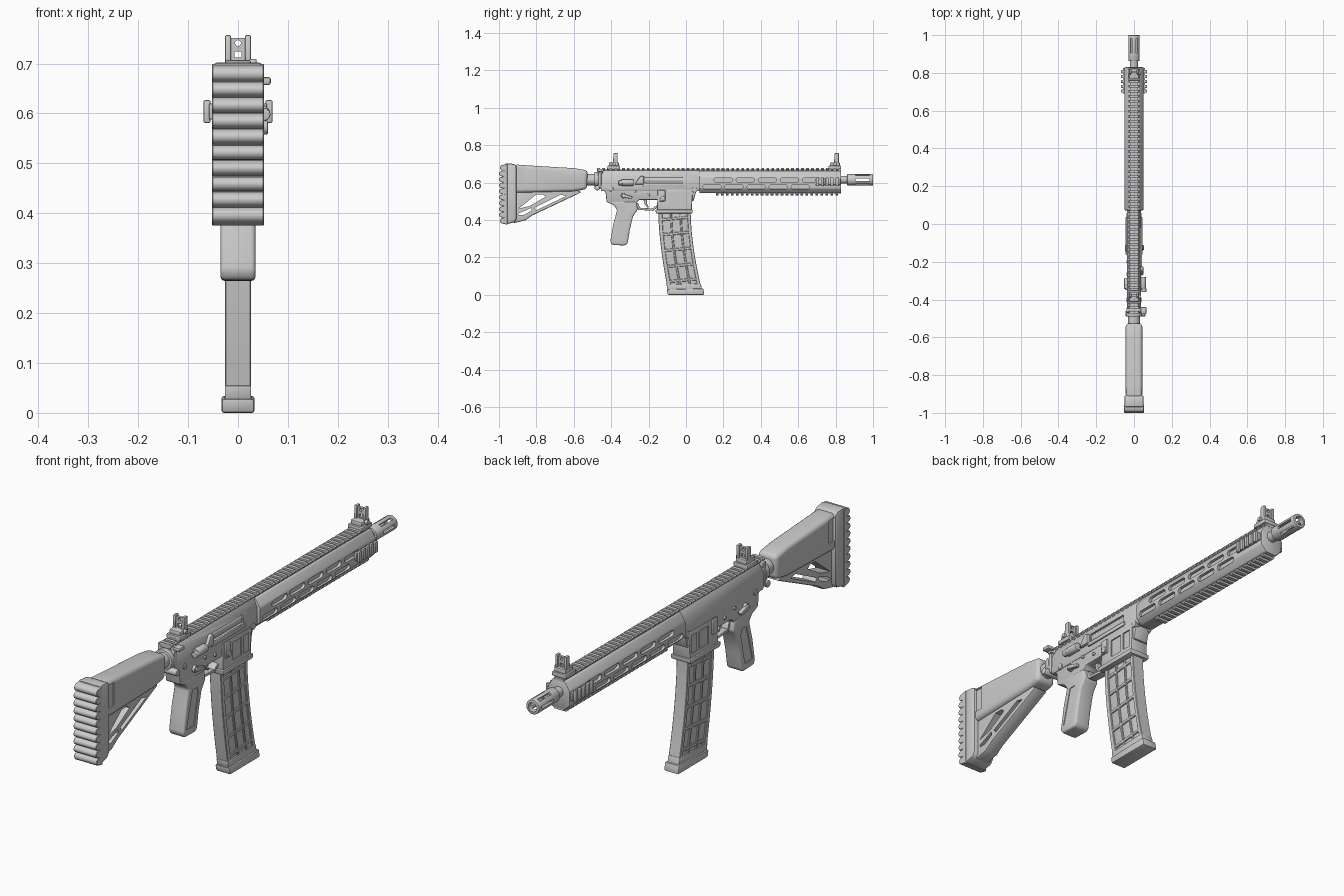
import bpy, bmesh, math
from mathutils import Vector, Matrix


def finish(ob, bevel=0.0, seg=2):
    if bevel:
        m = ob.modifiers.new("bevel", 'BEVEL')
        m.width, m.segments, m.limit_method = bevel, seg, 'ANGLE'
        m.angle_limit = math.radians(28)
    bake(ob)
    return ob


def bake(ob):
    dg = bpy.context.evaluated_depsgraph_get()
    dg.update()
    me = bpy.data.meshes.new_from_object(ob.evaluated_get(dg))
    ob.modifiers.clear()
    ob.data = me
    me.shade_smooth()
    me.set_sharp_from_angle(angle=math.radians(32))


def prism(name, pts, a, b, axis='x', bevel=0.0, seg=2):
    """Extrude a 2D outline along an axis: x->(y,z), y->(x,z), z->(x,y)."""
    place = {'x': lambda p, t: (t, p[0], p[1]), 'y': lambda p, t: (p[0], t, p[1]),
             'z': lambda p, t: (p[0], p[1], t)}[axis]
    bm = bmesh.new()
    lo = [bm.verts.new(place(p, a)) for p in pts]
    hi = [bm.verts.new(place(p, b)) for p in pts]
    n = len(pts)
    bm.faces.new(lo)
    bm.faces.new(hi[::-1])
    for i in range(n):
        bm.faces.new((lo[i], hi[i], hi[(i + 1) % n], lo[(i + 1) % n]))
    bmesh.ops.recalc_face_normals(bm, faces=bm.faces)
    me = bpy.data.meshes.new(name)
    bm.to_mesh(me)
    bm.free()
    ob = bpy.data.objects.new(name, me)
    bpy.context.collection.objects.link(ob)
    return finish(ob, bevel, seg)


def box(name, x0, x1, y0, y1, z0, z1, bevel=0.0):
    return prism(name, [(y0, z0), (y1, z0), (y1, z1), (y0, z1)], x0, x1, 'x', bevel)


def cyl(name, c, r, a, b, axis='x', n=24, bevel=0.0):
    pts = [(c[0] + r * math.cos(2 * math.pi * i / n), c[1] + r * math.sin(2 * math.pi * i / n)) for i in range(n)]
    return prism(name, pts, a, b, axis, bevel)


def bar(name, p, q, w, h):
    """Straight bar in the side plane, thickness w, half width h."""
    d = Vector((q[0] - p[0], q[1] - p[1])).normalized() * w / 2
    k = Vector((-d.y, d.x))
    return prism(name, [Vector(p) + k, Vector(q) + k, Vector(q) - k, Vector(p) - k], -h, h, 'x', 0.003)


def slot(y0, y1, zc, h, x0, x1, n=6):
    r = h / 2
    arc = [math.pi * i / n - math.pi / 2 for i in range(n + 1)]
    pts = [(y1 - r + r * math.cos(t), zc + r * math.sin(t)) for t in arc]
    pts += [(y0 + r - r * math.cos(t), zc - r * math.sin(t)) for t in arc]
    return prism("slot_cutter", pts, x0, x1)


def cut(ob, cutters):
    for c in cutters:
        m = ob.modifiers.new("cut", 'BOOLEAN')
        m.operation, m.object, m.solver = 'DIFFERENCE', c, 'EXACT'
    bake(ob)
    for c in cutters:
        bpy.data.objects.remove(c)


def rail(name, y0, y1, z, up, w=0.029, pitch=0.0266):
    """Slotted rail: a continuous base strip with repeated teeth."""
    base = prism(name + "_base", [(-w * .75, z), (w * .75, z), (w * .75, z + up * .011), (-w * .75, z + up * .011)], y0, y1, 'y')
    pts = [(-w * .7, z + up * .004), (-w, z + up * .010), (-w, z + up * .014), (-w * .8, z + up * .020),
           (w * .8, z + up * .020), (w, z + up * .014), (w, z + up * .010), (w * .7, z + up * .004)]
    t = prism(name + "_teeth", pts, y0, y0 + pitch * .55, 'y')
    m = t.modifiers.new("array", 'ARRAY')
    m.use_relative_offset, m.use_constant_offset = False, True
    m.constant_offset_displace = (0, pitch, 0)
    m.count = int((y1 - y0) / pitch + .45)
    bake(t)
    return base, t


# Stock: scalloped butt pad, butt block, cheek body and braced lower strut
pad = [(-0.955, 0.375), (-0.955, 0.70)]
step = 0.0315
for i in range(10):
    zc = 0.695 - step * (i + .5)
    depth = 0.022 if 0 < i < 9 else 0.018
    pad += [(-0.978 - depth * math.sin(a), zc + step * .5 * math.cos(a)) for a in [math.pi * k / 6 for k in range(6)]]
prism("butt_pad", pad + [(-0.978, 0.38)], -0.052, 0.052, 'x', 0.004, 1)
prism("butt_block", [(-0.97, 0.375), (-0.915, 0.388), (-0.905, 0.41), (-0.905, 0.69), (-0.92, 0.70), (-0.97, 0.703)],
      -0.05, 0.05, 'x', 0.010)
body = prism("stock_body", [(-0.92, 0.545), (-0.60, 0.553), (-0.53, 0.565), (-0.525, 0.665), (-0.60, 0.677), (-0.85, 0.692), (-0.92, 0.697)],
             -0.044, 0.044, 'x', 0.018, 4)
cut(body, [box("notch_cutter", s * .038, s * .06, -0.915, -0.87, 0.585, 0.68) for s in (-1, 1)])
web = prism("stock_lower_frame", [(-0.92, 0.383), (-0.86, 0.398), (-0.82, 0.425), (-0.56, 0.548), (-0.60, 0.57), (-0.92, 0.57)],
            -0.03, 0.03, 'x', 0.006)
cut(web, [prism("frame_cutter", p, -0.1, 0.1) for p in (
    [(-0.895, 0.425), (-0.865, 0.428), (-0.825, 0.45), (-0.825, 0.465), (-0.895, 0.435)],
    [(-0.80, 0.452), (-0.64, 0.528), (-0.67, 0.535), (-0.81, 0.466)],
    [(-0.895, 0.46), (-0.835, 0.475), (-0.75, 0.525), (-0.765, 0.537), (-0.80, 0.537)])])

# Buffer tube, ring nut and end plate
cyl("buffer_tube", (0, 0.615), 0.031, -0.56, -0.45, 'y', 24)
cyl("ring_nut", (0, 0.615), 0.042, -0.49, -0.468, 'y', 20, 0.003)
box("end_plate", -0.04, 0.04, -0.47, -0.452, 0.565, 0.655, 0.006)
cyl("sling_loop", (-0.475, 0.572), 0.014, -0.045, 0.06, 'x', 16, 0.003)

# Upper receiver with ejection port, bolt and forward assist
prof = [(-.036, .555), (.036, .555), (.038, .575), (.036, .63), (.022, .665), (-.022, .665), (-.036, .63), (-.038, .575)]
upper = prism("upper_receiver", prof, -0.455, 0.075, 'y', 0.004)
cut(upper, [box("port_cutter", 0.027, 0.06, -0.22, -0.02, 0.597, 0.632)])
cyl("bolt_carrier", (0.012, 0.613), 0.020, -0.225, -0.015, 'y', 20)
box("port_door", 0.030, 0.043, -0.23, -0.01, 0.578, 0.596, 0.004)
prism("brass_deflector", [(-0.275, 0.59), (-0.225, 0.59), (-0.225, 0.635), (-0.245, 0.635)], 0.02, 0.05, 'x', 0.006)
cyl("forward_assist", (0.047, 0.60), 0.017, -0.345, -0.28, 'y', 16, 0.004)
cyl("assist_button", (0.052, 0.598), 0.013, -0.36, -0.34, 'y', 16, 0.003)
box("charging_handle", -0.04, 0.045, -0.468, -0.445, 0.648, 0.668, 0.004)
box("charging_latch", 0.035, 0.066, -0.475, -0.44, 0.657, 0.673, 0.005)

# Lower receiver, magazine well and controls
prism("lower_receiver", [(-0.455, 0.60), (-0.455, 0.565), (-0.43, 0.55), (-0.425, 0.497), (-0.40, 0.485), (-0.27, 0.485),
                         (-0.25, 0.508), (-0.15, 0.508), (-0.12, 0.50), (0.04, 0.50), (0.06, 0.575), (-0.23, 0.575), (-0.30, 0.60)],
      -0.034, 0.034, 'x', 0.006)
well = prism("magazine_well", [(-0.152, 0.565), (-0.155, 0.44), (0.03, 0.44), (0.037, 0.565)], -0.040, 0.040, 'x', 0.006)
cut(well, [box("well_cutter", s * .035, s * .06, a, b, 0.472, 0.545) for s in (-1, 1) for a, b in ((-0.09, -0.035), (-0.02, 0.02))])
prism("well_lip", [(-0.165, 0.455), (-0.16, 0.435), (0.034, 0.435), (0.037, 0.455)], -0.046, 0.046, 'x', 0.005)
for s in (-1, 1):
    for y, z, r in ((-0.40, 0.565, .012), (0.045, 0.56, .014), (-0.20, 0.535, .007), (-0.265, 0.55, .007)):
        cyl("pin", (y, z), r, s * .02, s * .041, 'x', 16, 0.002)
    cyl("selector_hub", (-0.335, 0.53), 0.014, s * .02, s * .046, 'x', 16, 0.002)
    prism("selector_lever", [(-0.345, 0.522), (-0.29, 0.513), (-0.285, 0.525), (-0.34, 0.541)], s * .036, s * .052, 'x', 0.003)
    box("bolt_release", s * .03, s * .047, -0.145, -0.11, 0.50, 0.56, 0.004)
cyl("magazine_button", (-0.125, 0.515), 0.013, 0.03, 0.052, 'x', 16, 0.002)

# Trigger and guard
for p, q in (((-0.262, 0.49), (-0.25, 0.458)), ((-0.254, 0.46), (-0.175, 0.455)), ((-0.178, 0.455), (-0.152, 0.475))):
    bar("trigger_guard", p, q, 0.012, 0.018)
prism("trigger", [(-0.228, 0.515), (-0.208, 0.515), (-0.210, 0.49), (-0.198, 0.468), (-0.207, 0.467), (-0.224, 0.488)], -0.008, 0.008, 'x', 0.002)

# Pistol grip with recessed side panels
grip = prism("pistol_grip", [(-0.425, 0.50), (-0.265, 0.50), (-0.258, 0.455), (-0.283, 0.42), (-0.30, 0.35), (-0.312, 0.275), (-0.325, 0.264),
                             (-0.395, 0.266), (-0.405, 0.285), (-0.388, 0.38), (-0.368, 0.455), (-0.385, 0.478)], -0.035, 0.035, 'x', 0.012, 3)
cut(grip, [prism("grip_cutter", [(-0.385, 0.295), (-0.335, 0.295), (-0.308, 0.42), (-0.315, 0.445), (-0.345, 0.445)],
                 s * .032, s * .05) for s in (-1, 1)])


# Curved magazine with a raised rib grid
def mag(t, z):
    s = max(0.0, 1 - z / 0.44)
    back, front = -0.148 + 0.056 * s ** 1.6, 0.025 + 0.066 * s ** 1.7
    return (back + (front - back) * t, z)


levels = [0.012 + 0.428 * i / 9 for i in range(10)]
prism("magazine_core", [mag(0.01, z) for z in levels] + [mag(0.99, z) for z in reversed(levels)], -0.021, 0.021, 'x', 0.003)
for t0, t1 in ((0, .12), (.36, .42), (.66, .72), (.90, 1)):
    prism("magazine_rib", [mag(t0, z) for z in levels] + [mag(t1, z) for z in reversed(levels)], -0.026, 0.026, 'x', 0.002, 1)
for z in (0.075, 0.155, 0.24, 0.325, 0.405):
    prism("magazine_cross_rib", [mag(.02, z - .012), mag(.98, z + .004), mag(.98, z + .018), mag(.02, z + .002)], -0.0255, 0.0255, 'x', 0.002, 1)
prism("magazine_base", [(-0.097, 0), (0.098, 0), (0.092, 0.034), (-0.103, 0.028)], -0.033, 0.033, 'x', 0.005)
prism("magazine_base_collar", [mag(-.01, 0.025), mag(1.01, 0.025), mag(1.01, 0.06), mag(-.01, 0.055)], -0.0265, 0.0265, 'x', 0.003)

# Handguard with two rows of slots on each side
octo = [(-.027, .543), (.027, .543), (.05, .568), (.05, .628), (.028, .662), (-.028, .662), (-.05, .628), (-.05, .568)]
guard = prism("handguard", octo, 0.072, 0.83, 'y', 0.005)
cut(guard, [slot(y, y + 0.098, z, 0.024, s * .038, s * .08)
            for s in (-1, 1) for z, off in ((0.613, 0.15), (0.577, 0.09)) for y in [off + .118 * i for i in range(5)]])
rail("top_rail", -0.475, 0.83, 0.659, 1)
rail("bottom_rail", 0.16, 0.83, 0.552, -1)
for s in (-1, 1):
    box("side_rail_base", s * .045, s * .058, 0.69, 0.825, 0.588, 0.62, 0.002)
    for i in range(5):
        box("side_rail_tooth", s * .055, s * .069, 0.695 + i * .026, 0.711 + i * .026, 0.581, 0.627, 0.003)

# Barrel and slotted muzzle device
cyl("barrel", (0, 0.615), 0.021, 0.80, 0.90, 'y', 24)
muzzle = cyl("muzzle_device", (0, 0.615), 0.030, 0.862, 1.0, 'y', 32, 0.003)
cutters = [cyl("bore_cutter", (0, 0.615), 0.019, 0.895, 1.05, 'y', 24)]
for k in range(3):
    c = box("muzzle_slot_cutter", -0.06, 0.06, 0.905, 0.982, -0.006, 0.006)
    c.data.transform(Matrix.Translation((0, 0, 0.615)) @ Matrix.Rotation(math.pi * k / 3, 4, 'Y'))
    cutters.append(c)
cut(muzzle, cutters)

# Flip-up sights, front and rear
for label, y in (("rear", -0.385), ("front", 0.797)):
    box(label + "_sight_clamp", -0.033, 0.033, y - 0.036, y + 0.032, 0.672, 0.690, 0.004)
    box(label + "_sight_base", -0.026, 0.026, y - 0.028, y + 0.026, 0.686, 0.707, 0.005)
    cyl(label + "_sight_knob", (y, 0.70), 0.009, 0.02, 0.037, 'x', 12, 0.002)
    for s in (-1, 1):
        prism(label + "_sight_ear", [(y - .006, .70), (y + .02, .70), (y + .02, .757), (y - .002, .757)], s * .014, s * .026, 'x', 0.003)
    plate = box(label + "_sight_plate", -0.016, 0.016, y + 0.002, y + 0.014, 0.70, 0.751)
    cut(plate, [cyl("aperture_cutter", (0, 0.741), 0.006, y - .1, y + .1, 'y', 12),
                box("plate_cutter", -.007, .007, y - .1, y + .1, .712, .724)])
